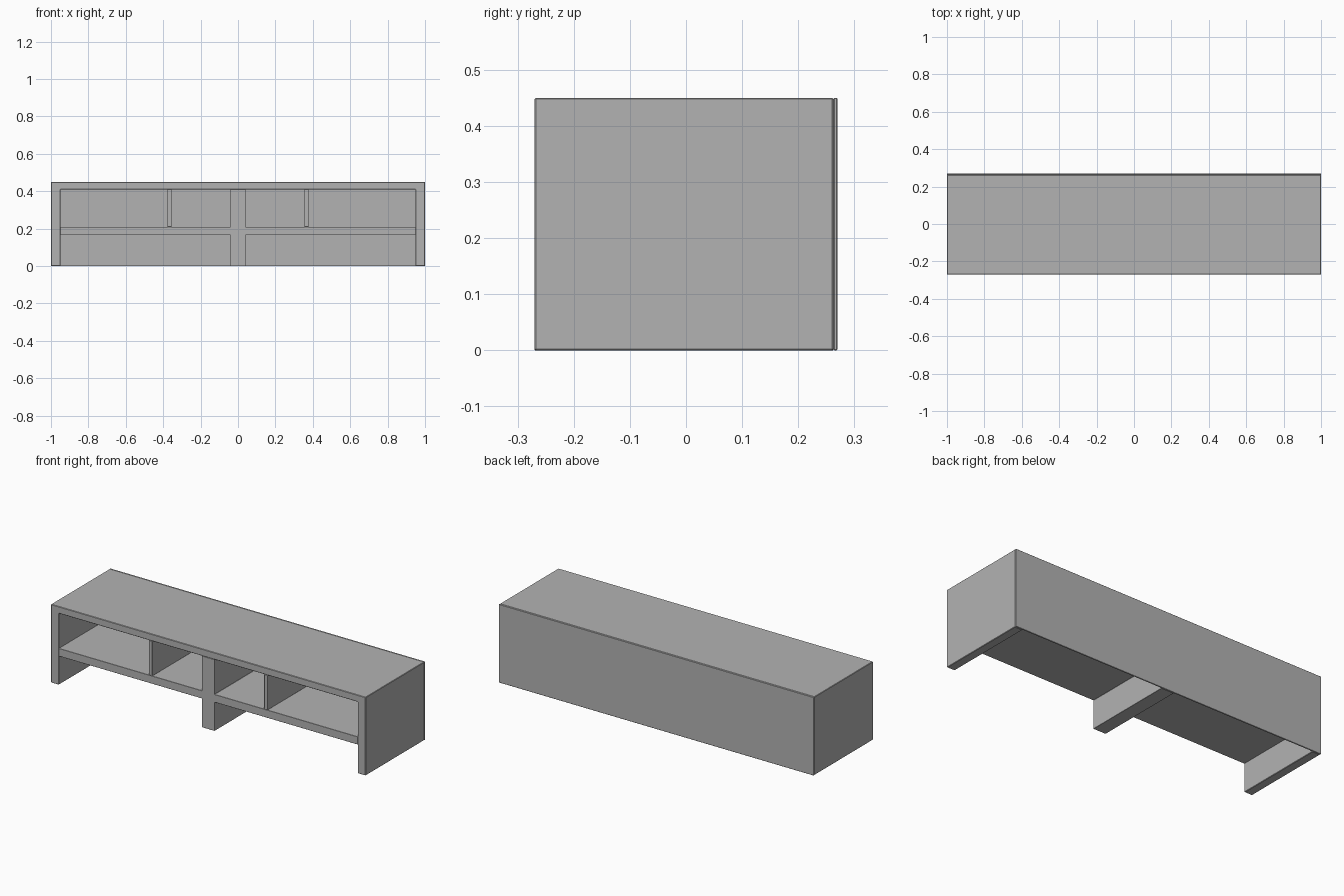
import bpy
import bmesh

old = bpy.data.objects.get("Cube")
if old:
    bpy.data.objects.remove(old, do_unlink=True)

FRONT, BACK = -0.27, 0.27
PANEL = 0.007                 # back panel thickness
HEIGHT, TOP_UNDER = 0.45, 0.41
SHELF_LOW, SHELF_TOP = 0.165, 0.21
INNER, POST = 0.95, 0.04      # half widths of the opening and the centre post

grey = bpy.data.materials.new("plain grey")
grey.use_nodes = True
colour = (0.45, 0.45, 0.45, 1)
grey.diffuse_color = colour
grey.node_tree.nodes["Principled BSDF"].inputs["Base Color"].default_value = colour


def extrude_profile(name, points, y0, y1, bevel=0.0025):
    """Sweep an x-z outline from y0 to y1 and ease its edges."""
    bm = bmesh.new()
    face = bm.faces.new([bm.verts.new((x, y0, z)) for x, z in points])
    swept = bmesh.ops.extrude_face_region(bm, geom=[face])["geom"]
    verts = [g for g in swept if isinstance(g, bmesh.types.BMVert)]
    bmesh.ops.translate(bm, vec=(0, y1 - y0, 0), verts=verts)
    bmesh.ops.recalc_face_normals(bm, faces=bm.faces)
    mesh = bpy.data.meshes.new(name)
    bm.to_mesh(mesh)
    bm.free()
    mesh.materials.append(grey)
    obj = bpy.data.objects.new(name, mesh)
    bpy.context.collection.objects.link(obj)
    mod = obj.modifiers.new("eased edges", "BEVEL")
    mod.width = bevel
    mod.segments = 1
    return obj


def mirrored(half):
    """Complete a right-hand outline with its reflection."""
    return half + [(-x, z) for x, z in reversed(half)]


def rectangle(x0, x1, z0, z1):
    return [(x0, z0), (x1, z0), (x1, z1), (x0, z1)]


inside_back = BACK - PANEL

# Top and two side walls as one shell
extrude_profile("outer_shell", mirrored([
    (INNER, TOP_UNDER), (INNER, 0), (1, 0), (1, HEIGHT)][::-1]),
    FRONT, inside_back)

# Long shelf crossed by the centre post
extrude_profile("shelf_and_post", mirrored([
    (POST, 0), (POST, SHELF_LOW), (INNER, SHELF_LOW),
    (INNER, SHELF_TOP), (POST, SHELF_TOP), (POST, TOP_UNDER)]),
    FRONT, inside_back, 0.001)

# Thin dividers standing on the shelf
for side, sign in (("left", 1), ("right", -1)):
    extrude_profile(side + "_divider", rectangle(
        sign * 0.366 - 0.011, sign * 0.366 + 0.011, SHELF_TOP, TOP_UNDER),
        FRONT, inside_back, 0.001)

# Thin full-height back panel
extrude_profile("back_panel", rectangle(-1, 1, 0, HEIGHT), inside_back, BACK, 0.0015)
